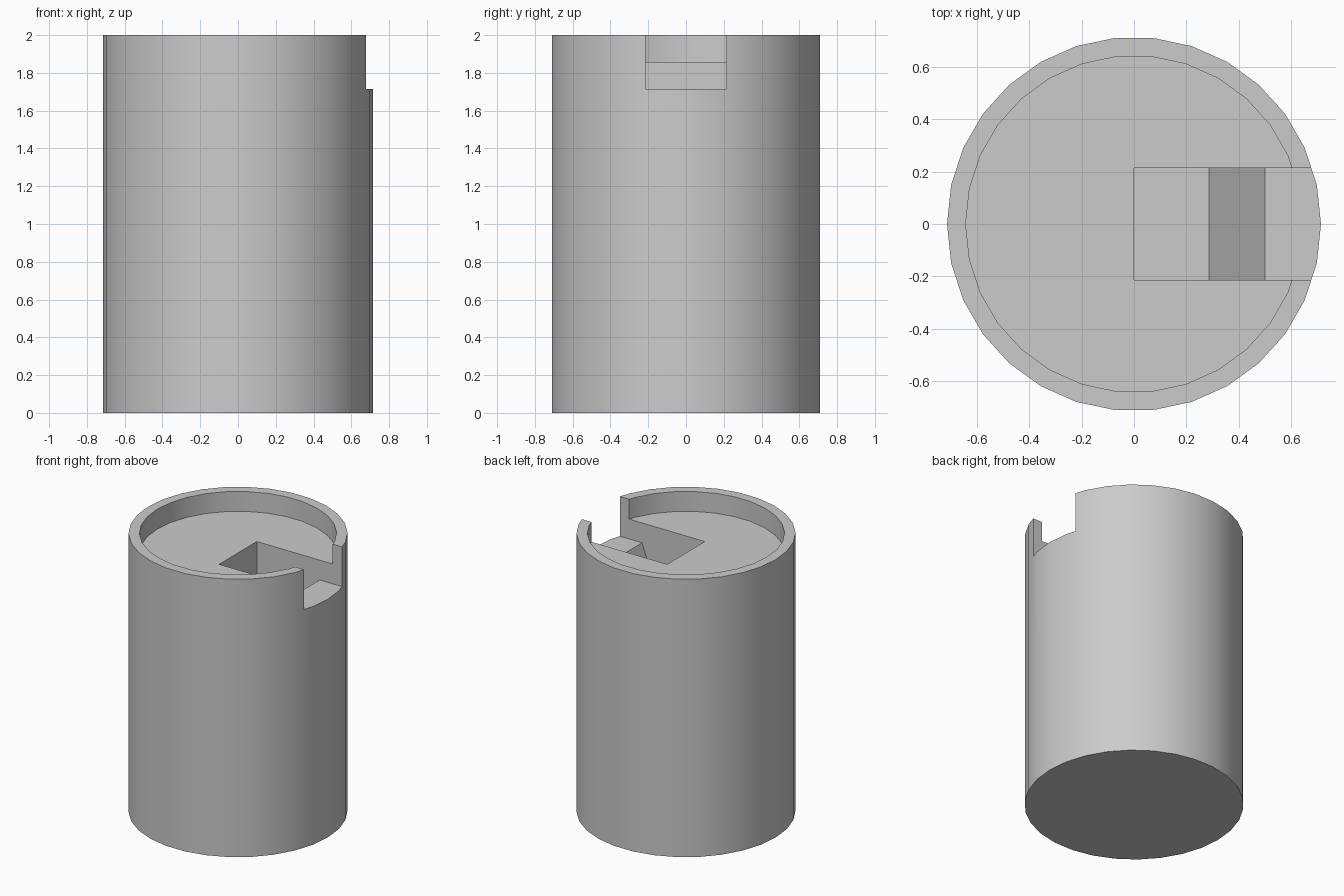
import bpy
import bmesh
import math

if "Cube" in bpy.data.objects:
    bpy.data.objects.remove(bpy.data.objects["Cube"], do_unlink=True)

U = 1 / 14  # base unit: the body is 28 units tall and 20 units wide


def prism(name, outline, direction):
    """Closed solid made by sweeping a flat outline along a direction."""
    bm = bmesh.new()
    base = bm.faces.new([bm.verts.new(p) for p in outline])
    swept = bmesh.ops.extrude_face_region(bm, geom=[base])["geom"]
    moved = [g for g in swept if isinstance(g, bmesh.types.BMVert)]
    bmesh.ops.translate(bm, verts=moved, vec=direction)
    bmesh.ops.recalc_face_normals(bm, faces=bm.faces)
    mesh = bpy.data.meshes.new(name)
    bm.to_mesh(mesh)
    bm.free()
    obj = bpy.data.objects.new(name, mesh)
    bpy.context.collection.objects.link(obj)
    return obj


def cylinder(name, radius, bottom, top, sides=30):
    turns = [2 * math.pi * i / sides for i in range(sides)]
    ring = [(radius * math.cos(a), radius * math.sin(a), bottom) for a in turns]
    return prism(name, ring, (0, 0, top - bottom))


# Solid body
body = cylinder("cylinder_body", 10 * U, 0, 28 * U)

# Shallow round recess that leaves a raised rim
recess = cylinder("recess_cutter", 9 * U, 26 * U, 30 * U)

# Slot through the rim, dropping down a steep ramp into a pit
profile = [(0, 30), (0, 16), (4, 16), (7, 24), (12, 24), (12, 30)]
slot = prism("slot_cutter", [(x * U, -3 * U, z * U) for x, z in profile],
             (0, 6 * U, 0))

for cutter in (recess, slot):
    cutter.hide_render = True
    mod = body.modifiers.new(cutter.name, 'BOOLEAN')
    mod.operation = 'DIFFERENCE'
    mod.solver = 'EXACT'
    mod.object = cutter

# Bake the cuts, then drop the cutters
bpy.ops.object.select_all(action='DESELECT')
bpy.context.view_layer.objects.active = body
body.select_set(True)
for mod in list(body.modifiers):
    bpy.ops.object.modifier_apply(modifier=mod.name)
for cutter in (recess, slot):
    bpy.data.objects.remove(cutter, do_unlink=True)

# Plain grey finish
grey = bpy.data.materials.new("light_grey")
grey.use_nodes = True
colour = (0.6, 0.6, 0.6, 1)
grey.diffuse_color = colour
grey.node_tree.nodes["Principled BSDF"].inputs["Base Color"].default_value = colour
body.data.materials.clear()
body.data.materials.append(grey)

# Round walls smooth, corners sharp
bpy.ops.object.shade_smooth_by_angle(angle=math.radians(30))
